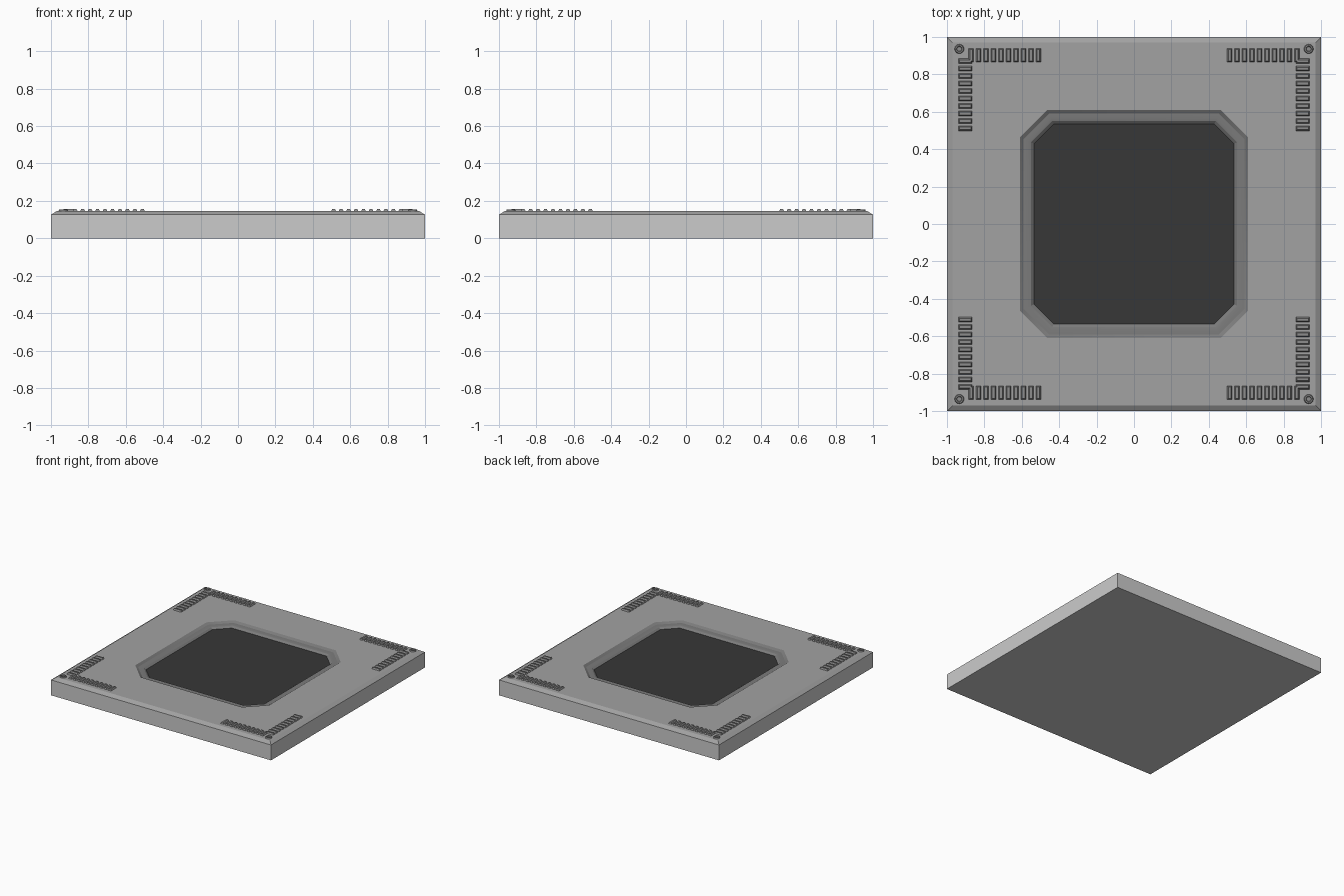
import bpy, bmesh, math
from mathutils import Matrix

if "Cube" in bpy.data.objects:
    bpy.data.objects.remove(bpy.data.objects["Cube"])

TOP = 0.145


def grey(name, v):
    mat = bpy.data.materials.new(name)
    mat.diffuse_color = (v, v, v, 1)
    mat.use_nodes = True
    mat.node_tree.nodes["Principled BSDF"].inputs["Base Color"].default_value = mat.diffuse_color
    return mat


M_TOP, M_SIDE, M_RIM = grey("top_grey", 0.36), grey("side_grey", 0.51), grey("rim_grey", 0.2)
M_FLOOR, M_UNDER, M_RIB = grey("floor_grey", 0.038), grey("under_grey", 0.62), grey("rib_grey", 0.27)


def finish(bm, name, mats, angle=25):
    bmesh.ops.recalc_face_normals(bm, faces=bm.faces)
    me = bpy.data.meshes.new(name)
    bm.to_mesh(me)
    bm.free()
    for m in mats:
        me.materials.append(m)
    ob = bpy.data.objects.new(name, me)
    bpy.context.collection.objects.link(ob)
    bpy.ops.object.select_all(action='DESELECT')
    ob.select_set(True)
    bpy.context.view_layer.objects.active = ob
    bpy.ops.object.shade_smooth_by_angle(angle=math.radians(angle))
    return ob


def square(bm, r, z):
    return [bm.verts.new((r * a, r * b, z)) for a, b in ((1, 1), (-1, 1), (-1, -1), (1, -1))]


def octagon(bm, r, c, z):
    # two vertices per corner, counter-clockwise, starting at the +x +y corner
    pts = [(r, c), (c, r), (-c, r), (-r, c), (-r, -c), (-c, -r), (c, -r), (r, -c)]
    return [bm.verts.new((x, y, z)) for x, y in pts]


def bridge(bm, a, b, mat=0):
    n = len(a)
    for i in range(n):
        j = (i + 1) % n
        bm.faces.new((a[i], a[j], b[j], b[i])).material_index = mat


# Tile body: chamfered slab with a stepped octagonal recess
bm = bmesh.new()
outer = [square(bm, 1, 0), square(bm, 1, 0.126), square(bm, 0.97, TOP)]
bm.faces.new(outer[0][::-1]).material_index = 3
bridge(bm, outer[0], outer[1], 1)
bridge(bm, outer[1], outer[2], 0)
steps = [(0.61, 0.462, TOP), (0.59, 0.454, TOP - 0.012), (0.565, 0.443, TOP - 0.012),
         (0.55, 0.437, TOP - 0.015), (0.535, 0.43, TOP - 0.027)]
rings = [octagon(bm, *s) for s in steps]
sq, oc = outer[-1], rings[0]
for i in range(4):
    bm.faces.new((sq[i], oc[2 * i + 1], oc[2 * i]))
    j = (i + 1) % 4
    bm.faces.new((sq[i], sq[j], oc[2 * j], oc[2 * i + 1]))
for a, b in zip(rings, rings[1:]):
    bridge(bm, a, b, 2)
finish(bm, "tile_body", [M_TOP, M_SIDE, M_RIM, M_UNDER])

# Dark floor panel of the recess
bm = bmesh.new()
bm.faces.new(octagon(bm, *steps[-1]))
finish(bm, "recess_panel", [M_FLOOR])


# Grip ribs: two rows of tapered bars meeting in each corner
def add_bar(bm, x, y, hx, hy):
    geo = bmesh.ops.create_cube(bm, size=2, matrix=Matrix.Translation((x, y, TOP + 0.004))
                                @ Matrix.Diagonal((hx, hy, 0.008, 1)))
    for v in geo['verts']:
        if v.co.z > TOP:
            v.co.x -= math.copysign(0.008, v.co.x - x)
            v.co.y -= math.copysign(0.008, v.co.y - y)


bm = bmesh.new()
for sx in (-1, 1):
    for sy in (-1, 1):
        for i in range(10):
            p = 0.511 + 0.04 * i
            add_bar(bm, sx * p, sy * 0.902, 0.015, 0.038)
            add_bar(bm, sx * 0.902, sy * p, 0.038, 0.015)
finish(bm, "corner_ribs", [M_RIB])

# Corner studs: small dished rings
bm = bmesh.new()
profile = [(0.026, TOP - 0.002), (0.022, TOP + 0.009), (0.015, TOP + 0.009), (0.012, TOP + 0.003)]
for sx in (-1, 1):
    for sy in (-1, 1):
        loops = [[bm.verts.new((sx * 0.934 + r * math.cos(math.tau * k / 16),
                                sy * 0.936 + r * math.sin(math.tau * k / 16), z))
                  for k in range(16)] for r, z in profile]
        for a, b in zip(loops, loops[1:]):
            bridge(bm, a, b)
        bm.faces.new(loops[-1])
finish(bm, "corner_studs", [M_RIB], 30)
